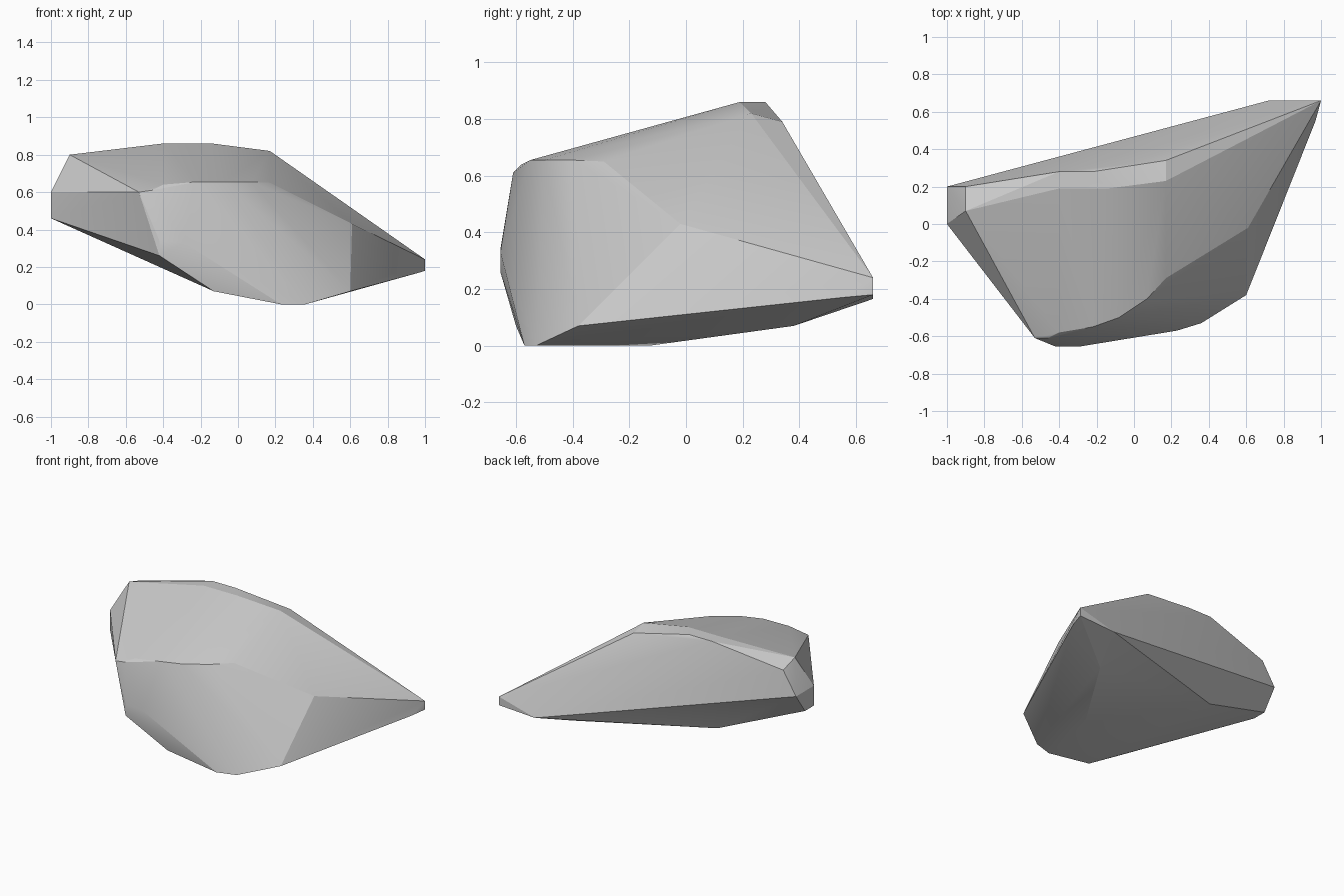
import bpy, bmesh, math

if "Cube" in bpy.data.objects:
    bpy.data.objects.remove(bpy.data.objects["Cube"])

# Crown: flat top and the ridge running down the back
crown = [(-.40, .19, .86), (-.14, .19, .86), (-.40, .28, .86), (-.22, .28, .86),
         (.17, .23, .82), (.17, .34, .79), (-.90, .07, .80), (-.90, .20, .76)]

# Front shoulder: rounded edge below the sloping top
shoulder = [(-.53, -.61, .60), (-.46, -.61, .61), (-.40, -.58, .64), (-.22, -.55, .655),
            (-.08, -.50, .655), (.07, -.40, .655), (.17, -.29, .65)]

# Front belly and the bulge on the right flank
belly = [(-.42, -.655, .26), (-.42, -.655, .34), (-.29, -.655, .33), (.61, -.02, .43)]

# Blunt left end and pointed right end
left_end = [(-1, 0, .46), (-1, 0, .60), (-1, .20, .60), (-1, .10, .46)]
right_tip = [(1, .66, .24), (1, .66, .18), (.97, .55, .17), (.72, .66, .165)]

# Underside
base = [(-.13, -.60, .07), (.23, -.57, 0), (.36, -.53, 0), (.30, -.13, 0),
        (.60, -.38, .07), (.60, .38, .07), (-.42, .25, .24)]

# Wrap the corner points in one faceted shell
bm = bmesh.new()
for p in crown + shoulder + belly + left_end + right_tip + base:
    bm.verts.new(p)
hull = bmesh.ops.convex_hull(bm, input=bm.verts[:])
loose = {v for v in hull["geom_interior"] + hull["geom_unused"]
         if isinstance(v, bmesh.types.BMVert)}
bmesh.ops.delete(bm, geom=list(loose), context='VERTS')
bmesh.ops.recalc_face_normals(bm, faces=bm.faces[:])

mesh = bpy.data.meshes.new("rock")
bm.to_mesh(mesh)
bm.free()
rock = bpy.data.objects.new("rock", mesh)
bpy.context.collection.objects.link(rock)

# Soften only the shallow creases
bpy.context.view_layer.objects.active = rock
rock.select_set(True)
bpy.ops.object.shade_smooth_by_angle(angle=math.radians(15))
